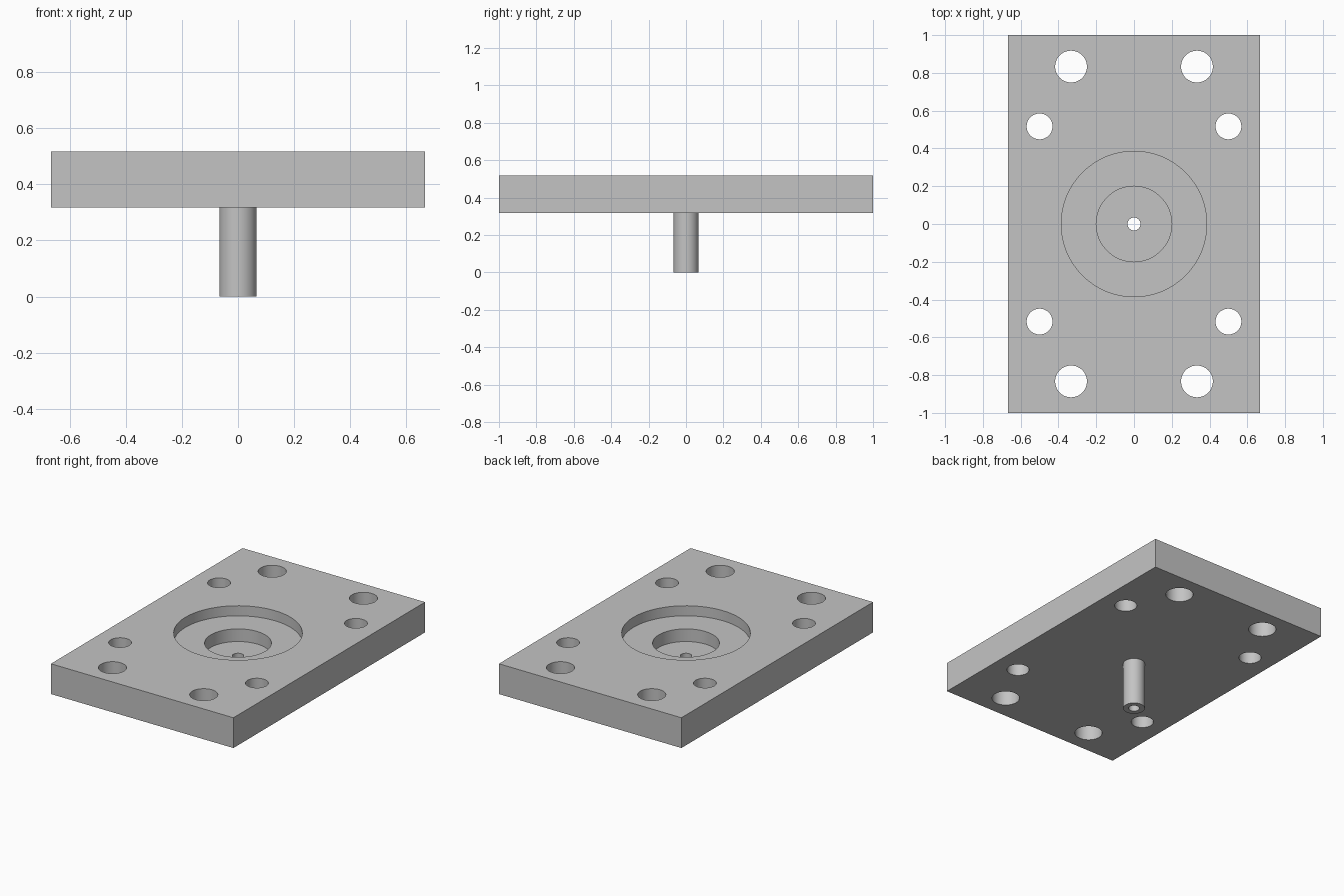
import bpy

cube = bpy.data.objects.get("Cube")
if cube:
    bpy.data.objects.remove(cube, do_unlink=True)

UNIT = 1 / 60              # plate is 80 x 120 x 12 units
BOTTOM, TOP = 19 * UNIT, 31 * UNIT

grey = bpy.data.materials.new("plain grey")
grey.use_nodes = True
colour = (0.55, 0.55, 0.55, 1)
grey.diffuse_color = colour
grey.node_tree.nodes["Principled BSDF"].inputs["Base Color"].default_value = colour


def cylinder(name, radius, z0, z1, x=0, y=0):
    bpy.ops.mesh.primitive_cylinder_add(
        vertices=64, radius=radius, depth=z1 - z0, location=(x, y, (z0 + z1) / 2))
    obj = bpy.context.object
    obj.name = name
    obj.data.materials.append(grey)
    return obj


def combine(body, tool, operation):
    mod = body.modifiers.new(tool.name, 'BOOLEAN')
    mod.operation = operation
    mod.solver = 'EXACT'
    mod.object = tool
    bpy.ops.object.select_all(action='DESELECT')
    body.select_set(True)
    bpy.context.view_layer.objects.active = body
    bpy.ops.object.modifier_apply(modifier=mod.name)
    bpy.data.objects.remove(tool, do_unlink=True)


# Rectangular plate
bpy.ops.mesh.primitive_cube_add(size=1, location=(0, 0, (BOTTOM + TOP) / 2))
plate = bpy.context.object
plate.name = "mounting_plate"
plate.scale = (80 * UNIT, 120 * UNIT, TOP - BOTTOM)
bpy.ops.object.transform_apply(location=True, rotation=False, scale=True)
plate.data.materials.append(grey)

# Hollow spigot below the plate
combine(plate, cylinder("spigot", 4 * UNIT, 0, BOTTOM + UNIT), 'UNION')

# Stepped round pocket and central bore
for name, radius, floor in (("wide_recess", 23.1, TOP - 4 * UNIT),
                            ("inner_recess", 12, TOP - 9 * UNIT),
                            ("bore", 2.05, -0.1)):
    combine(plate, cylinder(name, radius * UNIT, floor, TOP + 0.1), 'DIFFERENCE')

# Mirrored bolt holes
for x, y, radius in ((20, 50, 5.05), (30, 31, 4.1)):
    for sx in (-1, 1):
        for sy in (-1, 1):
            hole = cylinder("bolt_hole", radius * UNIT, BOTTOM - 0.1, TOP + 0.1,
                            sx * x * UNIT, sy * y * UNIT)
            combine(plate, hole, 'DIFFERENCE')

bpy.ops.object.select_all(action='DESELECT')
plate.select_set(True)
bpy.context.view_layer.objects.active = plate
bpy.ops.object.shade_smooth_by_angle()
